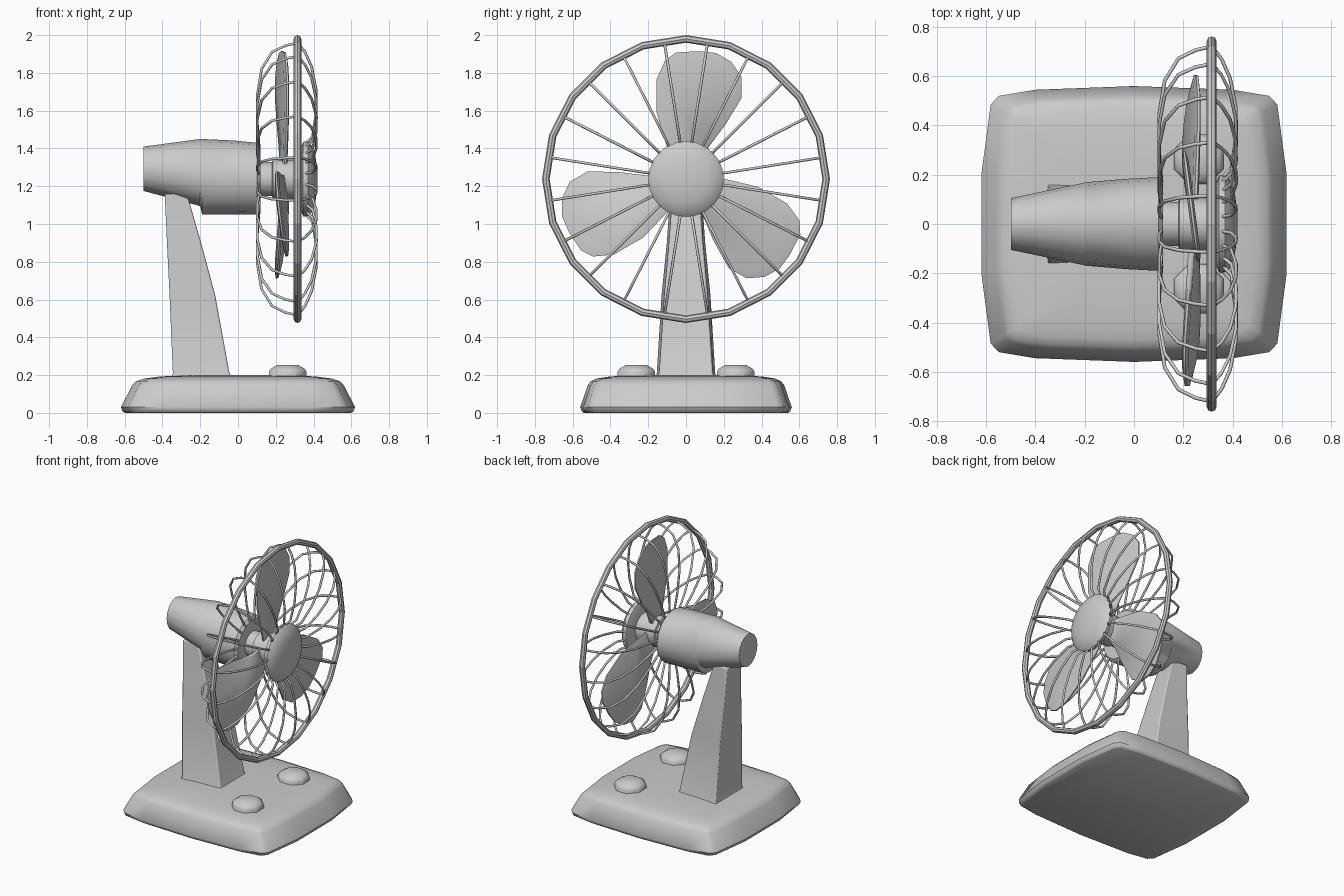
import bpy, bmesh, math
from mathutils import Matrix

if "Cube" in bpy.data.objects:
    bpy.data.objects.remove(bpy.data.objects["Cube"])

AXIS_Z = 1.238  # height of the fan axis


def finish(bm, name, angle=35, bevel=0):
    bmesh.ops.recalc_face_normals(bm, faces=bm.faces)
    me = bpy.data.meshes.new(name)
    bm.to_mesh(me)
    bm.free()
    ob = bpy.data.objects.new(name, me)
    bpy.context.collection.objects.link(ob)
    if bevel:
        mod = ob.modifiers.new("bevel", 'BEVEL')
        mod.width, mod.segments = bevel, 2
    bpy.ops.object.select_all(action='DESELECT')
    ob.select_set(True)
    bpy.context.view_layer.objects.active = ob
    if angle:
        bpy.ops.object.shade_smooth_by_angle(angle=math.radians(angle))
    return ob


def loft(name, rings, angle=35, bevel=0):
    """Skin closed rings of equal length and cap both ends."""
    bm = bmesh.new()
    vs = [[bm.verts.new(p) for p in r] for r in rings]
    n = len(vs[0])
    for a, b in zip(vs, vs[1:]):
        for i in range(n):
            j = (i + 1) % n
            bm.faces.new((a[i], a[j], b[j], b[i]))
    bm.faces.new(vs[0])
    bm.faces.new(vs[-1])
    return finish(bm, name, angle, bevel)


def x_ring(x, zc, ry, rz, n):
    return [(x, ry * math.sin(2 * math.pi * i / n), zc + rz * math.cos(2 * math.pi * i / n))
            for i in range(n)]


# Base: bulging rounded rectangle, stacked in rings
quarter = [(.62, .2), (.582, .485), (.55, .52), (.40, .545)]
outline = (quarter + [(0, .56)] + [(-x, y) for x, y in reversed(quarter)]
           + [(-x, -y) for x, y in quarter] + [(0, -.56)] + [(x, -y) for x, y in reversed(quarter)])
levels = [(0, .965, .965), (.008, .985, .985), (.03, 1, 1), (.145, .905, .93), (.168, .87, .90),
          (.182, .80, .84), (.193, .66, .72), (.2, .4, .45)]
loft("base", [[(x * sx, y * sy, z) for x, y in outline] for z, sx, sy in levels], 40)

# Column: tapered, leaning back (z, back x, front x, back half width, front half width)
sections = [(.18, -.355, -.03, .165, .155), (.21, -.345, -.045, .155, .142),
            (.62, -.362, -.12, .13, .115), (.9, -.376, -.195, .102, .09),
            (1.16, -.388, -.27, .085, .07)]
loft("column", [[(xb, -yb, z), (xf, -yf, z), (xf, yf, z), (xb, yb, z)]
                for z, xb, xf, yb, yf in sections], 30, .008)

# Control knobs
for side, label in ((-1, "left"), (1, "right")):
    rings = []
    for r, z in ((.108, .175), (.108, .218), (.095, .235), (.06, .253)):
        rings.append([(.263 + r * math.cos(math.pi * (i + .5) / 4),
                       side * .263 + r * math.sin(math.pi * (i + .5) / 4), z) for i in range(8)])
    loft(label + "_knob", rings, 40)

# Motor housing (x, bottom z, top z, half width), with a step under the rear
housing = [(-.5, 1.175, 1.41, .105), (-.2, 1.095, 1.45, .168), (-.19, 1.05, 1.45, .17),
           (-.02, 1.05, 1.442, .184), (.1, 1.05, 1.43, .19), (.118, 1.07, 1.41, .172)]
loft("motor_housing", [x_ring(x, (a + b) / 2, w, (b - a) / 2, 16) for x, a, b, w in housing], 40)

# Shaft and front cap
loft("shaft", [x_ring(x, AXIS_Z, r, r, 20)
               for x, r in ((.1, .09), (.18, .09), (.185, .105), (.345, .105))])
loft("front_cap", [x_ring(x, AXIS_Z, r, r, 24) for x, r in
                   ((.335, .17), (.345, .197), (.37, .2), (.393, .175), (.41, .12), (.42, .05))])

# Blades: pitched outline, thinner at the rim than in the middle
blade = [(-.07, .08), (-.11, .2), (-.155, .35), (-.155, .53), (-.11, .63), (-.05, .67), (.07, .677),
         (.16, .667), (.24, .62), (.295, .54), (.295, .43), (.21, .29), (.12, .17), (.07, .08)]
cu, cv = .06, .42
for k in range(3):
    spin = Matrix.Translation((0, 0, AXIS_Z)) @ Matrix.Rotation(k * 2 * math.pi / 3, 4, 'X')
    from_plane = lambda u, v, dx: (.242 - .13 * u + dx, u, v)
    rings = []
    for s, dx in ((.85, -.013), (1, -.005), (1, .005), (.85, .013)):
        rings.append([spin @ Matrix.Translation(from_plane(cu + (u - cu) * s,
                      cv + (v - cv) * (s if v > .3 else 1), dx)) @ Matrix.Translation((0, 0, 0)).to_translation()
                      for u, v in blade])
    loft("blade_%d" % (k + 1), rings, 50)

# Guard ring
bpy.ops.mesh.primitive_torus_add(major_segments=20, minor_segments=8, major_radius=.742,
                                 minor_radius=.02, location=(.315, 0, AXIS_Z),
                                 rotation=(0, math.pi / 2, 0))
bpy.context.object.name = "guard_ring"


# Guard wires (x, radius), spun around the axis
def wires(name, path, count=20):
    cu_data = bpy.data.curves.new(name, 'CURVE')
    cu_data.dimensions = '3D'
    cu_data.bevel_depth, cu_data.bevel_resolution = .0075, 1
    for k in range(count):
        a = 2 * math.pi * (k + .5) / count
        sp = cu_data.splines.new('POLY')
        sp.points.add(len(path) - 1)
        for p, (x, r) in zip(sp.points, path):
            p.co = (x, r * math.sin(a), AXIS_Z + r * math.cos(a), 1)
    ob = bpy.data.objects.new(name, cu_data)
    bpy.context.collection.objects.link(ob)
    bpy.ops.object.select_all(action='DESELECT')
    ob.select_set(True)
    bpy.context.view_layer.objects.active = ob
    bpy.ops.object.convert(target='MESH')


wires("front_guard_wires", [(.355, .185), (.395, .23), (.415, .36), (.413, .48), (.39, .6),
                            (.355, .68), (.315, .73)])
wires("rear_guard_wires", [(.315, .73), (.25, .715), (.18, .68), (.125, .59), (.102, .45),
                           (.102, .3), (.112, .17)])
